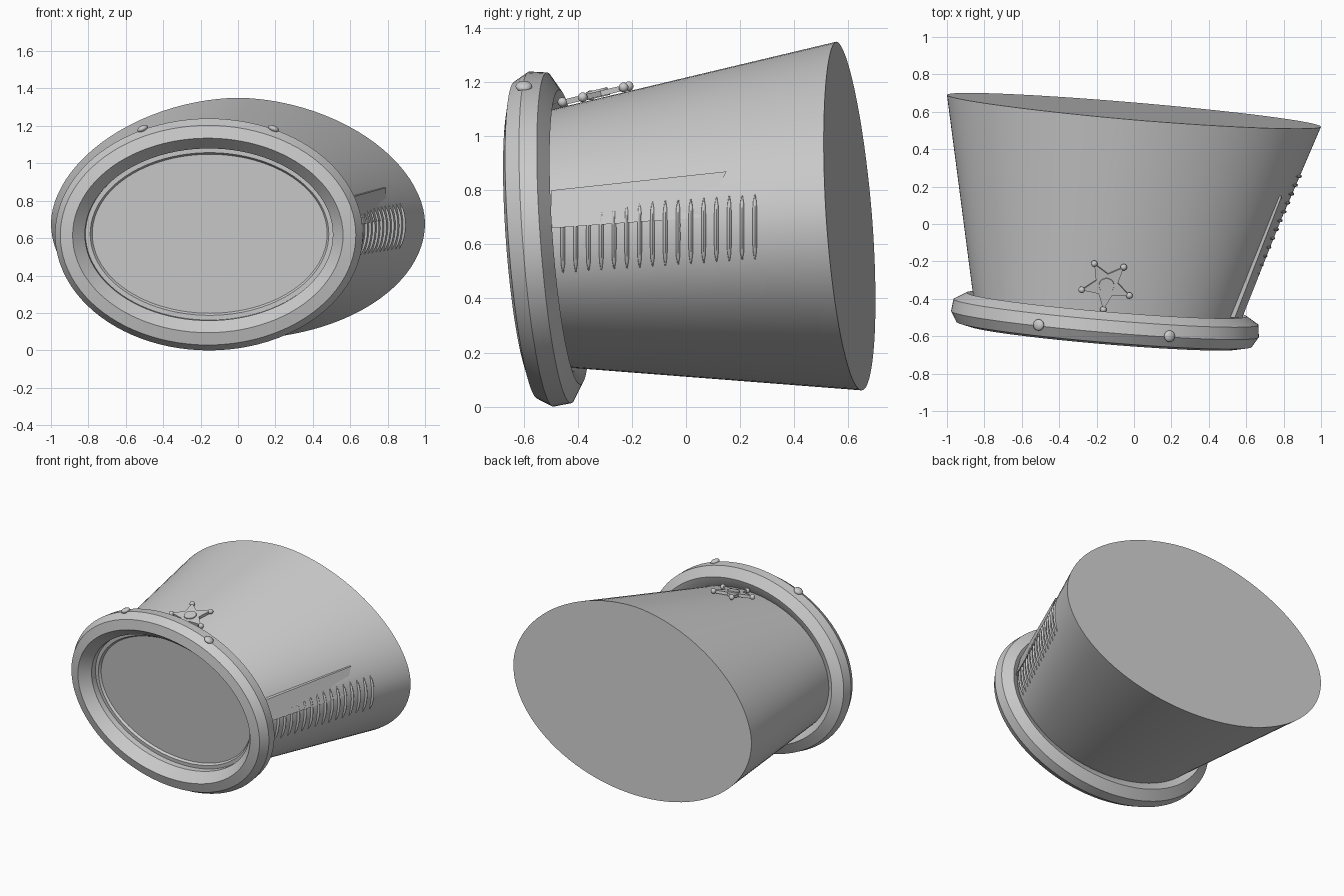
import bpy, bmesh, math
from mathutils import Vector, Matrix

if "Cube" in bpy.data.objects:
    bpy.data.objects.remove(bpy.data.objects["Cube"])

SEG = 96
TILT = Vector((0.085, 1.0, 0.072))          # axis normal to the tilted rim plane

grey = bpy.data.materials.new("grey")
grey.diffuse_color = (0.60, 0.60, 0.60, 1)
grey.use_nodes = True
grey.node_tree.nodes["Principled BSDF"].inputs["Base Color"].default_value = grey.diffuse_color


def finish(bm, name, angle=25):
    bmesh.ops.recalc_face_normals(bm, faces=bm.faces)
    me = bpy.data.meshes.new(name)
    bm.to_mesh(me)
    bm.free()
    ob = bpy.data.objects.new(name, me)
    bpy.context.collection.objects.link(ob)
    me.materials.append(grey)
    bpy.ops.object.select_all(action='DESELECT')
    ob.select_set(True)
    bpy.context.view_layer.objects.active = ob
    bpy.ops.object.shade_smooth_by_angle(angle=math.radians(angle))
    return ob


def bridge(bm, loops):
    for a, b in zip(loops, loops[1:]):
        n = len(a)
        for i in range(n):
            bm.faces.new((a[i], a[(i + 1) % n], b[(i + 1) % n], b[i]))


def on_plane(center, dx, dz):
    """Point offset in x and z, kept on a plane normal to the tilted axis."""
    return center + Vector((dx, -TILT.x * dx - TILT.z * dz, dz))


# Body: a straight loft from the small front ellipse to the large back oval
FRONT, BACK = Vector((-0.155, -0.48, 0.62)), Vector((0.0, 0.605, 0.68))


def body_point(t, ang):
    c, s = math.cos(ang), math.sin(ang)
    front = on_plane(FRONT, 0.70 * c, 0.475 * s)
    k = 2 / 1.85 if s > 0 else 1.0            # slimmer shoulders on the upper half
    bx = math.copysign(abs(c) ** k, c)
    bz = 0.67 * s ** k if s > 0 else 0.62 * s
    return front.lerp(on_plane(BACK, bx, bz), t)


def side_point(y, z):
    """Point of the right body side at a given y and z."""
    t, ang = 0.5, 0.0
    for _ in range(30):
        p = body_point(t, ang)
        t += (y - p.y) / 1.1
        ang += (z - p.z) / 0.6
    return body_point(t, ang)


bm = bmesh.new()
loops = [[bm.verts.new(body_point(j / 8, math.tau * i / SEG)) for i in range(SEG)]
         for j in range(9)]
bridge(bm, loops)
bm.faces.new(loops[0])
bm.faces.new(loops[-1])
finish(bm, "body")

# Rim: bevelled section (radial offset, axial offset) swept round an ellipse
RIM = Vector((-0.155, -0.53, 0.62))
section = [(-0.16, 0.05), (-0.16, -0.01), (-0.10, -0.075), (-0.033, -0.06), (0, -0.005),
           (-0.008, 0.06), (-0.075, 0.10), (-0.125, 0.08)]


def rim_loop(bm, ro, ax):
    return [bm.verts.new(on_plane(RIM + TILT * ax, (0.823 + ro) * math.cos(a),
                                  (0.62 + ro) * math.sin(a)))
            for a in (math.tau * i / SEG for i in range(SEG))]


bm = bmesh.new()
loops = [rim_loop(bm, *p) for p in section]
bridge(bm, loops + loops[:1])
finish(bm, "rim", 20)

# Recessed front panel with a small stepped edge
bm = bmesh.new()
loops = [rim_loop(bm, *p) for p in ((-0.155, 0.03), (-0.185, 0.03), (-0.195, 0.045))]
bridge(bm, loops)
bm.faces.new(loops[-1])
finish(bm, "front_panel", 20)

# Two rivets on the top of the rim
for n, (x, y, z) in enumerate([(-0.51, -0.54, 1.185), (0.19, -0.60, 1.185)]):
    bm = bmesh.new()
    up = Vector(((x - RIM.x) * 0.8, 0, z - RIM.z)).normalized()
    rot = up.to_track_quat('Z', 'Y').to_matrix().to_4x4()
    bmesh.ops.create_uvsphere(bm, u_segments=20, v_segments=10, radius=0.031,
                              matrix=Matrix.Translation((x, y, z)) @ rot
                              @ Matrix.Diagonal((1, 1, 0.55, 1)))
    finish(bm, "rivet_%d" % (n + 1), 40)

# Star badge lying on the sloping top, with balls on its tips and a raised centre
badge = (Matrix.Translation((-0.147, -0.327, 1.158))
         @ Matrix.Rotation(math.atan(0.24), 4, 'X') @ Matrix.Rotation(math.radians(-97), 4, 'Z'))
bm = bmesh.new()
layers = []
for h in (-0.012, 0.008):
    layers.append([bm.verts.new(badge @ Vector((r * math.cos(a), r * math.sin(a), h)))
                   for r, a in ((0.062 if i % 2 else 0.135, math.pi * i / 5)
                                for i in range(10))])
bridge(bm, layers)
for l in layers:
    bm.faces.new(l)
for i in range(5):
    a = math.tau * i / 5
    bmesh.ops.create_uvsphere(bm, u_segments=12, v_segments=8, radius=0.018,
                              matrix=badge @ Matrix.Translation((0.135 * math.cos(a),
                                                                 0.135 * math.sin(a), 0)))
bmesh.ops.create_cone(bm, cap_ends=True, segments=24, radius1=0.045, radius2=0.04, depth=0.03,
                      matrix=badge)
finish(bm, "star_badge", 30)

# Flat side plate that sinks into the body towards the back
bm = bmesh.new()
outline = [(-0.50, 0.66, 0.018), (-0.50, 0.80, 0.024), (0.15, 0.87, 0.012), (0.06, 0.70, 0.001)]
layers = [[bm.verts.new(side_point(y, z) + Vector((d + off, 0, 0))) for y, z, d in outline]
          for off in (0, -0.04)]
bridge(bm, layers)
for l in layers:
    bm.faces.new(l)
finish(bm, "side_plate")

# Row of upright ribs following the right side
bm = bmesh.new()
for i in range(16):
    f = i / 15
    y, mid, half = -0.455 + 0.71 * f, 0.615 + 0.05 * f, 0.12
    loops = []
    for j in range(9):
        u = j / 4 - 1
        r = 0.011 * math.sqrt(max(0.06, 1 - u ** 4))
        p = side_point(y, mid + half * u)
        loops.append([bm.verts.new(p + Vector((r * math.cos(a), r * 0.8 * math.sin(a), 0)))
                      for a in (math.tau * k / 8 for k in range(8))])
    bridge(bm, loops)
    bm.faces.new(loops[0])
    bm.faces.new(loops[-1])
finish(bm, "side_ribs", 50)
